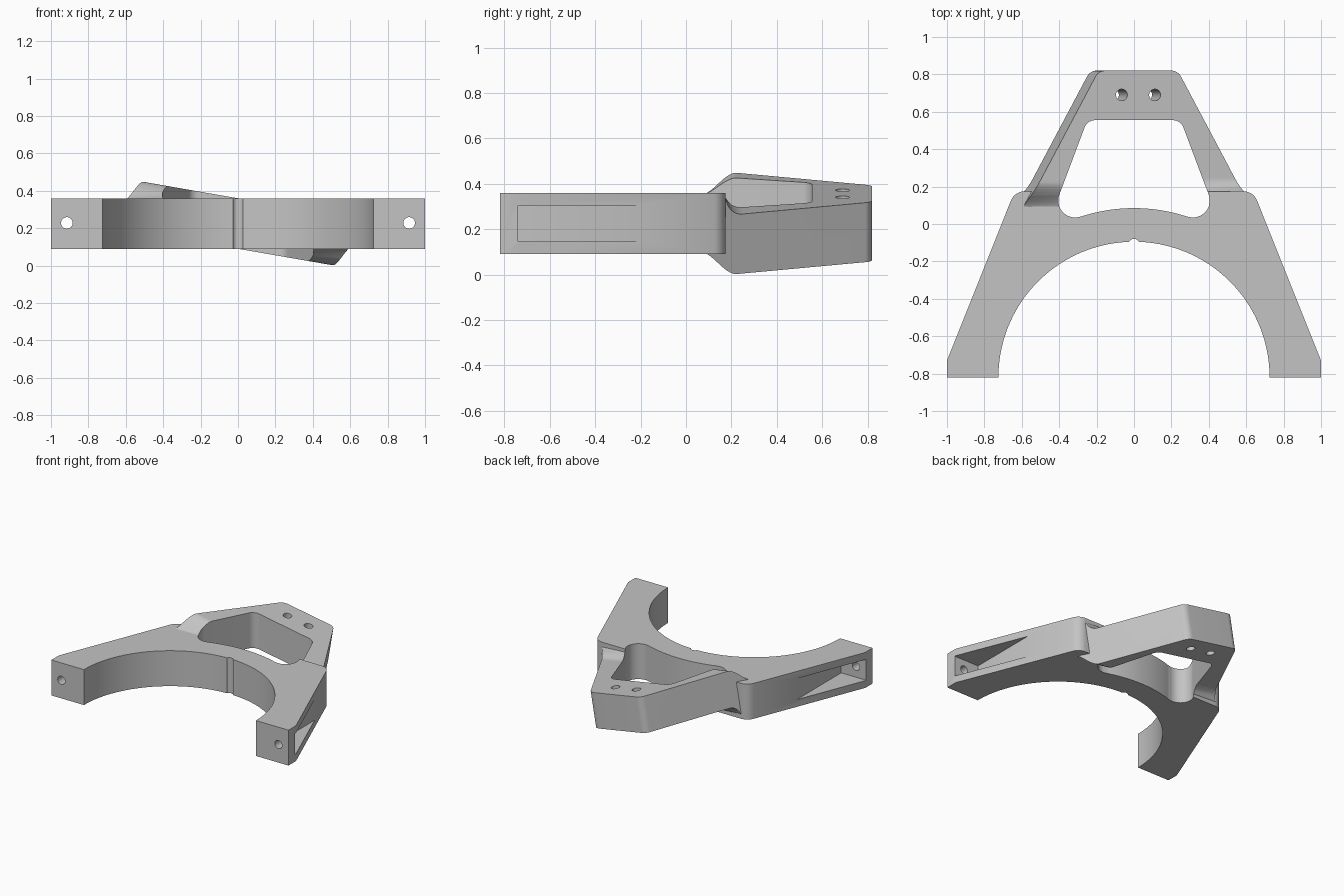
import bpy, bmesh, math
from mathutils import Matrix

cube = bpy.data.objects.get("Cube")
if cube:
    bpy.data.objects.remove(cube, do_unlink=True)

MID, HALF = 0.225, 0.135      # mid height and half thickness of the plate
SLOPE = 0.174                 # sideways tilt of the rear frame
TILT = Matrix.Translation((0, 0, MID)) @ Matrix.Rotation(math.atan(SLOPE), 4, 'Y')

grey = bpy.data.materials.new("machined_grey")
grey.use_nodes = True
grey.diffuse_color = (0.55, 0.55, 0.55, 1)
grey.node_tree.nodes["Principled BSDF"].inputs["Base Color"].default_value = (0.55, 0.55, 0.55, 1)


def finish(name, bm):
    bmesh.ops.recalc_face_normals(bm, faces=bm.faces)
    mesh = bpy.data.meshes.new(name)
    bm.to_mesh(mesh)
    bm.free()
    mesh.materials.append(grey)
    ob = bpy.data.objects.new(name, mesh)
    bpy.context.collection.objects.link(ob)
    return ob


def arc(cx, cy, r, a0, a1, n):
    angles = [math.radians(a0 + (a1 - a0) * i / n) for i in range(n + 1)]
    return [(cx + r * math.cos(a), cy + r * math.sin(a)) for a in angles]


def prism(name, half, z0, z1, matrix=Matrix()):
    """Extrude an outline given by its +x half, mirrored to -x."""
    pts = half + [(-x, y) for x, y in reversed(half) if x > 1e-4]
    bm = bmesh.new()
    face = bm.faces.new([bm.verts.new((x, y, z0)) for x, y in pts])
    ext = bmesh.ops.extrude_face_region(bm, geom=[face])
    top = [v for v in ext["geom"] if isinstance(v, bmesh.types.BMVert)]
    bmesh.ops.translate(bm, verts=top, vec=(0, 0, z1 - z0))
    bm.transform(matrix)
    return finish(name, bm)


def cylinder(name, r, length, matrix):
    bm = bmesh.new()
    bmesh.ops.create_cone(bm, cap_ends=True, segments=40, radius1=r, radius2=r,
                          depth=length, matrix=matrix)
    return finish(name, bm)


def box(name, lo, hi):
    bm = bmesh.new()
    size = [b - a for a, b in zip(lo, hi)]
    centre = [(a + b) / 2 for a, b in zip(lo, hi)]
    bmesh.ops.create_cube(bm, size=1, matrix=Matrix.Translation(centre) @ Matrix.Diagonal((*size, 1)))
    return finish(name, bm)


def combine(target, tool, operation):
    mod = target.modifiers.new(operation.lower(), 'BOOLEAN')
    mod.operation, mod.object, mod.solver = operation, tool, 'EXACT'
    bpy.context.view_layer.objects.active = target
    bpy.ops.object.modifier_apply(modifier=mod.name)
    bpy.data.objects.remove(tool, do_unlink=True)


def ramp(y):
    """Smooth rise from the yoke face onto the raised side of the frame."""
    t = min((y - 0.07) / 0.155, 1)
    return t * t * (3 - 2 * t) * 1.06 - 0.06


def fillet(y):
    """Hollow corner where the lowered side meets the yoke's back wall."""
    t = min(max((y - 0.172) / 0.075, 0), 1)
    return max(0.3, math.sqrt(1 - (1 - t) ** 2))


def tilted_slab():
    ys = [0.09 + 0.008 * i for i in range(22)] + [0.9]
    bm = bmesh.new()
    rings = []
    for x in (-0.7, -0.55, -0.4, -0.02, 0.02, 0.4, 0.55, 0.7):
        upper, lower = (ramp, fillet) if x < 0 else (fillet, ramp)
        top = [(x, y, MID + HALF - SLOPE * x * upper(y)) for y in ys]
        bottom = [(x, y, MID - HALF - SLOPE * x * lower(y)) for y in reversed(ys)]
        rings.append([bm.verts.new(p) for p in top + bottom])
    for a, b in zip(rings, rings[1:]):
        for i in range(len(a)):
            j = (i + 1) % len(a)
            bm.faces.new((a[i], a[j], b[j], b[i]))
    bm.faces.new(rings[0])
    bm.faces.new(rings[-1])
    bmesh.ops.triangulate(bm, faces=[f for f in bm.faces if len(f.verts) == 4])
    return finish("rear_frame", bm)


# Yoke with half-round mouth
yoke_half = (arc(0, -0.82, 0.725, 90, 0, 40) + [(1, -0.82), (1, -0.73)]
             + arc(0.584, 0.095, 0.08, 21.8, 90, 10) + [(0, 0.175)])
bracket = prism("forked_bracket", yoke_half, MID - HALF, MID + HALF)

# Tilted rear frame, trimmed to its tapered plan
frame = tilted_slab()
plan_half = [(0, 0.075), (0.616, 0.075)] + arc(0.179, 0.76, 0.06, 28.3, 90, 10) + [(0, 0.82)]
combine(frame, prism("plan_trim", plan_half, -0.4, 0.4, TILT), 'INTERSECT')
combine(bracket, frame, 'UNION')

# Window through frame and yoke
window_half = (arc(0, -0.82, 0.905, 90, 71.6, 12) + arc(0.315, 0.125, 0.09, -107, 20.6, 18)
               + arc(0.208, 0.495, 0.06, 20.6, 90, 10) + [(0, 0.555)])
combine(bracket, prism("window_cut", window_half, -0.5, 1), 'DIFFERENCE')

# Small relief notch in the mouth
combine(bracket, cylinder("notch_cut", 0.03, 2, Matrix.Translation((0, -0.11, 0))), 'DIFFERENCE')

# Side pockets, foot holes and rear holes
for s in (-1, 1):
    xs = sorted((s * 0.79, s * 1.2))
    combine(bracket, box("pocket_cut", (xs[0], -0.74, 0.145), (xs[1], -0.15, 0.305)), 'DIFFERENCE')
    along_y = Matrix.Translation((s * 0.915, -0.7, 0.228)) @ Matrix.Rotation(math.pi / 2, 4, 'X')
    combine(bracket, cylinder("foot_hole_cut", 0.031, 0.6, along_y), 'DIFFERENCE')
    along_tilt = TILT @ Matrix.Translation((s * 0.09, 0.69, 0))
    combine(bracket, cylinder("rear_hole_cut", 0.031, 0.8, along_tilt), 'DIFFERENCE')

# Smooth curved walls, crisp edges
bpy.ops.object.select_all(action='DESELECT')
bracket.select_set(True)
bpy.context.view_layer.objects.active = bracket
bpy.ops.object.shade_smooth_by_angle(angle=math.radians(25))
